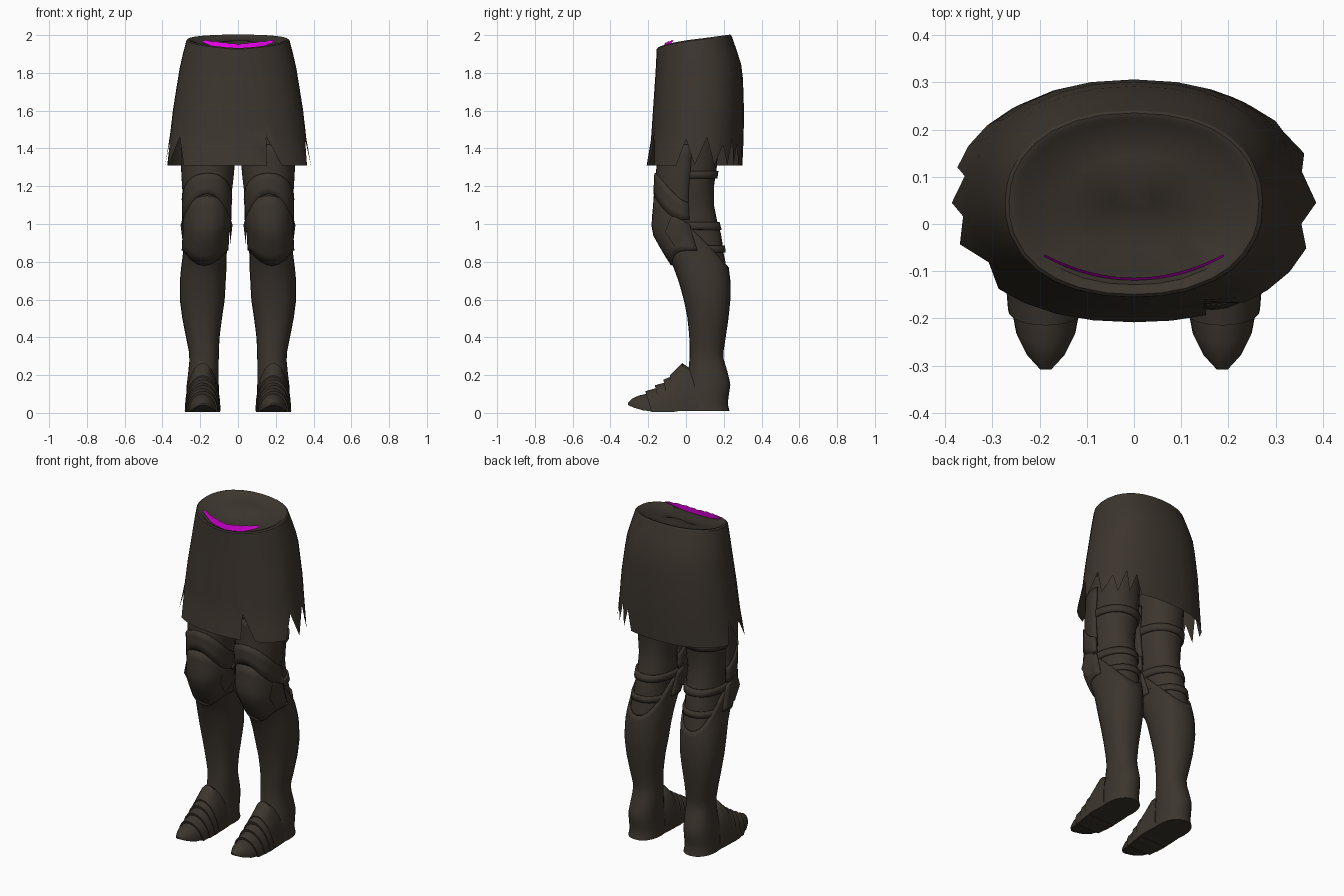
import bpy, bmesh, math
from math import sin, cos, radians

cube = bpy.data.objects.get("Cube")
if cube:
    bpy.data.objects.remove(cube)


def material(name, rgb):
    m = bpy.data.materials.new(name)
    m.use_nodes = True
    m.diffuse_color = (*rgb, 1)
    b = next(n for n in m.node_tree.nodes if n.type == 'BSDF_PRINCIPLED')
    b.inputs["Base Color"].default_value = (*rgb, 1)
    b.inputs["Roughness"].default_value = 0.8
    return m


BROWN = material("dark brown", (0.045, 0.036, 0.027))
MAGENTA = material("magenta", (0.8, 0.0, 0.8))


def finish(name, bm, mat, thick=0, mirror=False, angle=40):
    bmesh.ops.recalc_face_normals(bm, faces=bm.faces)
    me = bpy.data.meshes.new(name)
    bm.to_mesh(me)
    bm.free()
    ob = bpy.data.objects.new(name, me)
    bpy.context.collection.objects.link(ob)
    me.materials.append(mat)
    if thick:
        mod = ob.modifiers.new("thickness", 'SOLIDIFY')
        mod.thickness = thick
        mod.offset = -1
    if mirror:
        mod = ob.modifiers.new("mirror", 'MIRROR')
        mod.use_mirror_merge = False
    bpy.ops.object.select_all(action='DESELECT')
    ob.select_set(True)
    bpy.context.view_layer.objects.active = ob
    bpy.ops.object.shade_smooth_by_angle(angle=radians(angle))
    return ob


def bridge(bm, rows, closed):
    for r0, r1 in zip(rows, rows[1:]):
        n = len(r0)
        for i in range(n if closed else n - 1):
            j = (i + 1) % n
            bm.faces.new((r0[i], r0[j], r1[j], r1[i]))


def outline(table, z):
    """Extents x0, x1, y0, y1 at height z."""
    for hi, lo in zip(table, table[1:]):
        if z >= lo[0]:
            t = min(1, (hi[0] - z) / (hi[0] - lo[0]))
            return [h + (l - h) * t for h, l in zip(hi[1:], lo[1:])]
    return table[-1][1:]


def on_surface(table, z, a, off=0, power=0.9):
    x0, x1, y0, y1 = outline(table, z)
    c, s = cos(radians(a)), sin(radians(a))
    c, s = (math.copysign(abs(v) ** power, v) for v in (c, s))
    return ((x0 + x1) / 2 + ((x1 - x0) / 2 + off) * c,
            (y0 + y1) / 2 + ((y1 - y0) / 2 + off) * s, z)


def shell(name, table, angles, top, bottom, n, off=0, closed=False,
          thick=0.0, mirror=True, cap=False):
    """Skin following an outline table between two edge curves."""
    bm = bmesh.new()
    rows = []
    for k in range(n + 1):
        t = k / n
        rows.append([bm.verts.new(on_surface(
            table, top(a) + (bottom(a) - top(a)) * t, a, off)) for a in angles])
    bridge(bm, rows, closed)
    if cap:
        bm.faces.new(rows[-1])
    return finish(name, bm, BROWN, thick, mirror)


# Skirt with torn hem
SKIRT = [(2.0, -.265, .265, -.15, .24), (1.93, -.285, .285, -.155, .265),
         (1.82, -.31, .31, -.16, .30), (1.6, -.345, .345, -.175, .307),
         (1.45, -.362, .362, -.185, .305), (1.3, -.388, .388, -.21, .298)]
LOW = 1.31
TEARS = {-68: 1.46, -12: 1.45, 10: 1.46, 32: 1.42, 47: 1.45, 58: 1.43,
         172: 1.45, 188: 1.43, 213: 1.46}
LOWS = [-90, -80, -69, -55, -45, -33, -20, 0, 22, 41, 53, 65, 77, 90, 103,
        116, 130, 142, 154, 165, 180, 198, 224, 235, 247, 259]
hem = {a: LOW for a in LOWS}
hem.update(TEARS)
skirt_angles = sorted(hem)


def rim(a):
    s = (sin(radians(a)) + 1) / 2
    return 1.925 + 0.072 * s ** 0.6


shell("skirt", SKIRT, skirt_angles, rim, hem.get, 9, closed=True, mirror=False)

# Rolled waist rim and closed waist top
bm = bmesh.new()
rows = []
for scale, lift in ((1, 0), (.97, .006), (.92, .004), (.87, -.008), (.5, 0), (.15, 0)):
    ring = []
    for a in skirt_angles:
        x, y, z = on_surface(SKIRT, rim(a), a)
        flat = 1.95 + 0.12 * (y - .05) if scale < .87 else z
        ring.append(bm.verts.new((x * scale, .05 + (y - .05) * scale, flat + lift)))
    rows.append(ring)
bridge(bm, rows, True)
bm.faces.new(rows[-1])
finish("waist_top", bm, BROWN)

# Ragged lining strip inside the front of the waist
bm = bmesh.new()
rows = [[], []]
for i in range(17):
    u = i / 8 - 1
    x, y = 0.19 * u, -0.12 + 0.05 * u * u
    top = 1.95 + 0.022 * abs(u) + (0.004 if i % 2 else 0)
    rows[0].append(bm.verts.new((x, y, 1.915 + 0.05 * u * u)))
    rows[1].append(bm.verts.new((x, y + 0.006, top)))
bridge(bm, rows, False)
finish("waist_lining", bm, MAGENTA)

# Leg outline shared by all leg parts
LEG = [(1.5, .02, .30, -.15, .19), (1.3, .02, .30, -.155, .175),
       (1.2, .03, .295, -.16, .16), (1.1, .045, .285, -.165, .16),
       (1.0, .045, .285, -.175, .18), (.94, .055, .285, -.165, .20),
       (.85, .06, .29, -.115, .21), (.78, .06, .30, -.07, .225),
       (.7, .065, .308, -.04, .235), (.6, .07, .308, -.012, .235),
       (.5, .085, .295, .008, .225), (.4, .098, .275, .018, .21),
       (.3, .102, .255, .02, .195), (.2, .102, .265, .01, .225),
       (.15, .102, .272, 0, .235), (.05, .10, .275, -.02, .22),
       (.01, .095, .28, -.03, .23)]
ROUND = [i * 15 for i in range(24)]
FRONT = [-184 + i * 188 / 16 for i in range(17)]


def front(a):
    return max(0, -sin(radians(a)))


def back(a):
    return max(0, sin(radians(a)))


def level(z):
    return lambda a: z


shell("thigh_padding", LEG, ROUND, level(1.5), level(.7), 16, -.012, True)
shell("greave", LEG, ROUND, lambda a: 1.0 - .23 * back(a) ** .9, level(.01),
      22, 0, True, .01, cap=True)
shell("knee_plate", LEG, FRONT, lambda a: 1.0 + .15 * front(a),
      lambda a: .86 - .08 * front(a) ** 3, 7, .009, thick=.012)
shell("thigh_plate", LEG, FRONT, level(1.42), lambda a: 1.06 + .13 * front(a),
      6, .002, thick=.012)
shell("thigh_strap", LEG, FRONT, lambda a: 1.11 + .16 * front(a),
      lambda a: 1.02 + .14 * front(a) ** 2, 3, .011, thick=.014)

# Cloth wraps behind the thigh and knee
for i, (z, h) in enumerate(((1.28, .04), (1.01, .04), (.885, .035))):
    shell(f"leg_wrap_{i + 1}", LEG, ROUND, level(z), level(z - h), 2, 0, True, .016)

# Knee side wings
bm = bmesh.new()
for x, d in ((.288, 1), (.045, -1)):
    mid = bm.verts.new((x + .016 * d, -.05, .995))
    rim_pts = [bm.verts.new((x + .002 * d, y, z)) for y, z in
               ((-.02, 1.04), (.0, .99), (.01, .92), (-.06, .88), (-.11, .96), (-.08, 1.04))]
    for p, q in zip(rim_pts, rim_pts[1:] + rim_pts[:1]):
        bm.faces.new((mid, p, q))
finish("knee_wings", bm, BROWN, mirror=True, angle=20)

# Pointed foot of overlapping plates: (y, half width, top, underside)
FOOT = [[(-.308, .012, .052, .042), (-.285, .04, .075, .028),
         (-.25, .063, .092, .014), (-.19, .077, .105, .004)],
        [(-.215, .08, .115, .004), (-.145, .086, .135, .004)],
        [(-.165, .088, .146, .004), (-.095, .091, .165, .006)],
        [(-.12, .093, .176, .006), (-.06, .093, .2, .01)],
        [(-.085, .095, .198, .01), (-.02, .093, .264, .01), (.035, .089, .225, .01)]]
for i, plate in enumerate(FOOT):
    bm = bmesh.new()
    rows = []
    for y, w, top, low in plate:
        row = []
        for k in range(13):
            a = math.pi * k / 12
            s = sin(a) ** .95
            sweep = .035 * (1 - s) * min(1, (y + .308) / .1)
            row.append(bm.verts.new((.187 + w * cos(a), y + sweep, low + (top - low) * s)))
        rows.append(row)
    bridge(bm, rows, True)
    for row in (rows[0], rows[-1]):
        bm.faces.new(row)
    finish("toe_cap" if i == 0 else f"foot_plate_{i}", bm, BROWN, mirror=True)
